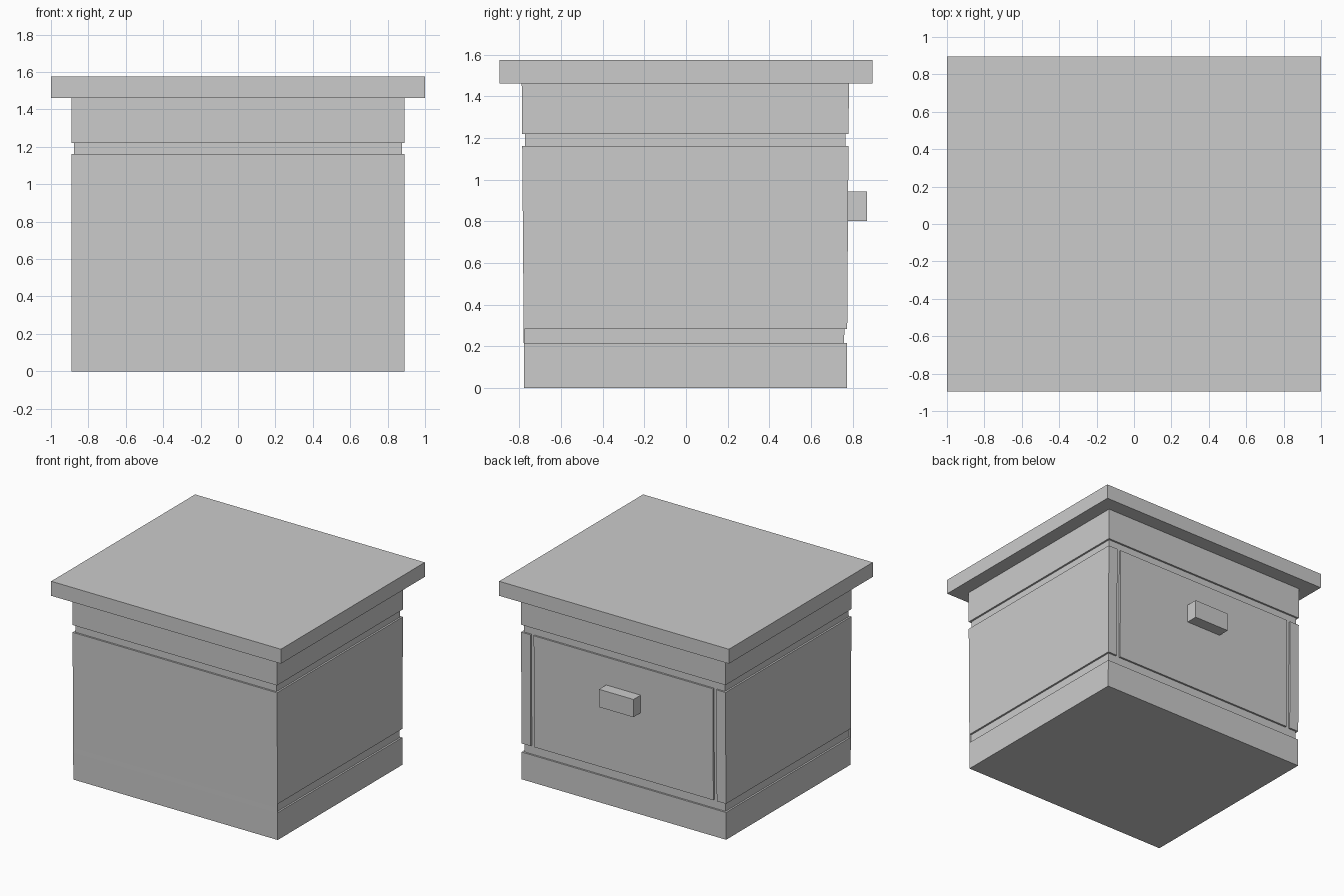
import bpy, bmesh

if "Cube" in bpy.data.objects:
    bpy.data.objects.remove(bpy.data.objects["Cube"])

HALF_W = 0.89     # body half width
GROOVE = 0.014    # depth of all grooves


def loft(name, bottom, top, z0, z1):
    """Solid between two matching plan outlines."""
    bm = bmesh.new()
    lo = [bm.verts.new((x, y, z0)) for x, y in bottom]
    hi = [bm.verts.new((x, y, z1)) for x, y in top]
    bm.faces.new(lo[::-1])
    bm.faces.new(hi)
    n = len(lo)
    for i in range(n):
        j = (i + 1) % n
        bm.faces.new((lo[i], lo[j], hi[j], hi[i]))
    bmesh.ops.recalc_face_normals(bm, faces=bm.faces)
    mesh = bpy.data.meshes.new(name)
    bm.to_mesh(mesh)
    bm.free()
    ob = bpy.data.objects.new(name, mesh)
    bpy.context.collection.objects.link(ob)
    return ob


def rect(x0, x1, y0, y1):
    return [(x0, y0), (x1, y0), (x1, y1), (x0, y1)]


def front_y(z):
    return -0.777 - 0.008 * z


def back_y(z):
    return 0.772 + 0.007 * z


def layer(name, z0, z1, inset=0.0, front_inset=None):
    """Horizontal slice of the slightly flared body, optionally set back."""
    fi = inset if front_inset is None else front_inset
    w = HALF_W - inset
    plans = [rect(-w, w, front_y(z) + fi, back_y(z) - inset) for z in (z0, z1)]
    return loft(name, *plans, z0, z1)


def drawer_plan(z):
    """Body outline with a vertical groove near each end of the back."""
    b = back_y(z)
    back = []
    for x0, x1 in ((0.81, 0.78), (-0.78, -0.81)):
        back += [(x0, b), (x0, b - GROOVE), (x1, b - GROOVE), (x1, b)]
    return ([(-HALF_W, front_y(z)), (HALF_W, front_y(z)), (HALF_W, b)]
            + back + [(-HALF_W, b)])


# Stacked body sections
layer("plinth", 0.0, 0.215)
layer("lower_groove", 0.215, 0.283, GROOVE, 0.0)
loft("drawer_body", drawer_plan(0.283), drawer_plan(1.162), 0.283, 1.162)
layer("upper_groove", 1.162, 1.22, GROOVE)
layer("frieze", 1.22, 1.462)

# Thin strip that keeps the front unbroken across the lower groove
f = front_y(0.25)
strip = rect(-HALF_W, HALF_W, f, f + 0.003)
loft("front_strip", strip, strip, 0.215, 0.283)

# Overhanging top
top = rect(-1.0, 1.0, -0.895, 0.895)
loft("table_top", top, top, 1.462, 1.576)

# Drawer handle on the back
handle = rect(-0.15, 0.15, 0.765, 0.868)
loft("drawer_handle", handle, handle, 0.803, 0.943)
